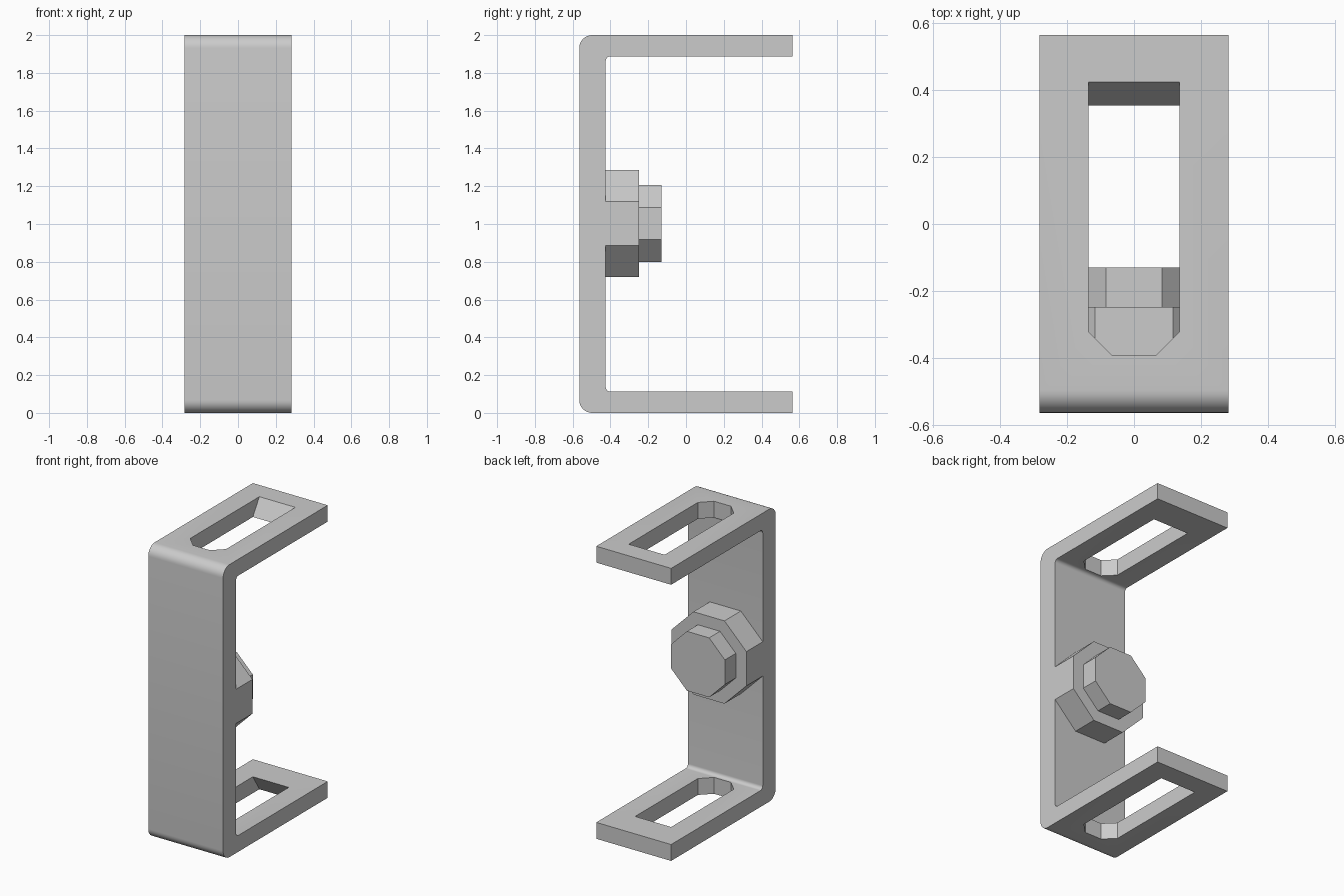
import bpy, bmesh, math
from mathutils import Vector

cube = bpy.data.objects.get("Cube")
if cube:
    bpy.data.objects.remove(cube, do_unlink=True)

HALF_W, HALF_D, HEIGHT = 0.283, 0.565, 2.0
INNER_Y, ARM_T, MID_Z = -0.425, 0.112, 1.003

steel = bpy.data.materials.new("grey_steel")
steel.use_nodes = True
steel.diffuse_color = (0.6, 0.6, 0.6, 1)
steel.node_tree.nodes["Principled BSDF"].inputs["Base Color"].default_value = (0.6, 0.6, 0.6, 1)


def loft(name, start, end):
    """Solid between two matching loops of points."""
    bm = bmesh.new()
    a = [bm.verts.new(p) for p in start]
    b = [bm.verts.new(p) for p in end]
    bm.faces.new(a)
    bm.faces.new(b[::-1])
    for i in range(len(a)):
        j = (i + 1) % len(a)
        bm.faces.new((a[i], b[i], b[j], a[j]))
    bmesh.ops.recalc_face_normals(bm, faces=bm.faces)
    mesh = bpy.data.meshes.new(name)
    bm.to_mesh(mesh)
    bm.free()
    mesh.materials.append(steel)
    obj = bpy.data.objects.new(name, mesh)
    bpy.context.collection.objects.link(obj)
    return obj


def arc(cy, cz, r, start, sweep, steps=8):
    angles = [math.radians(start + sweep * i / steps) for i in range(steps + 1)]
    return [(cy + r * math.cos(t), cz + r * math.sin(t)) for t in angles]


def octagon(name, apothem, y0, y1):
    r = apothem / math.cos(math.pi / 8)
    ring = [((k + 0.5) * math.pi / 4) for k in range(8)]
    loops = [[(r * math.cos(t), y, MID_Z + r * math.sin(t)) for t in ring] for y in (y0, y1)]
    return loft(name, *loops)


# C-shaped bracket with rounded bends
R, r = 0.068, 0.025
profile = [(HALF_D, HEIGHT)]
profile += arc(-HALF_D + R, HEIGHT - R, R, 90, 90)
profile += arc(-HALF_D + R, R, R, 180, 90)
profile += [(HALF_D, 0), (HALF_D, ARM_T)]
profile += arc(INNER_Y + r, ARM_T + r, r, 270, -90)
profile += arc(INNER_Y + r, HEIGHT - ARM_T - r, r, 180, -90)
profile += [(HALF_D, HEIGHT - ARM_T)]
bracket = loft("bracket", *[[(x, y, z) for y, z in profile] for x in (-HALF_W, HALF_W)])


# Slots: chamfered near the bend, sloped at the open end, wider on the outside
def slot_loop(end_y, z):
    half = [(0.136, end_y), (0.136, -0.322), (0.064, -0.394)]
    return [(x, y, z) for x, y in half] + [(-x, y, z) for x, y in half[::-1]]


extra = 0.03
slope = 0.07 / ARM_T
for outer, inward in ((HEIGHT, -1), (0, 1)):
    cutter = loft("slot_cutter",
                  slot_loop(0.425 + slope * extra, outer - inward * extra),
                  slot_loop(0.355 - slope * extra, outer + inward * (ARM_T + extra)))
    cutter.hide_render = True
    mod = bracket.modifiers.new("slot", "BOOLEAN")
    mod.operation, mod.solver, mod.object = "DIFFERENCE", "EXACT", cutter
    bpy.context.view_layer.objects.active = bracket
    bpy.ops.object.modifier_apply(modifier=mod.name)
    bpy.data.objects.remove(cutter, do_unlink=True)

# Eight-sided boss and bolt head on the inner wall
octagon("boss", HALF_W, INNER_Y - 0.01, -0.248)
octagon("bolt_head", 0.203, -0.258, -0.13)

bpy.ops.object.select_all(action="DESELECT")
bracket.select_set(True)
bpy.context.view_layer.objects.active = bracket
bpy.ops.object.shade_smooth_by_angle(angle=math.radians(30))
